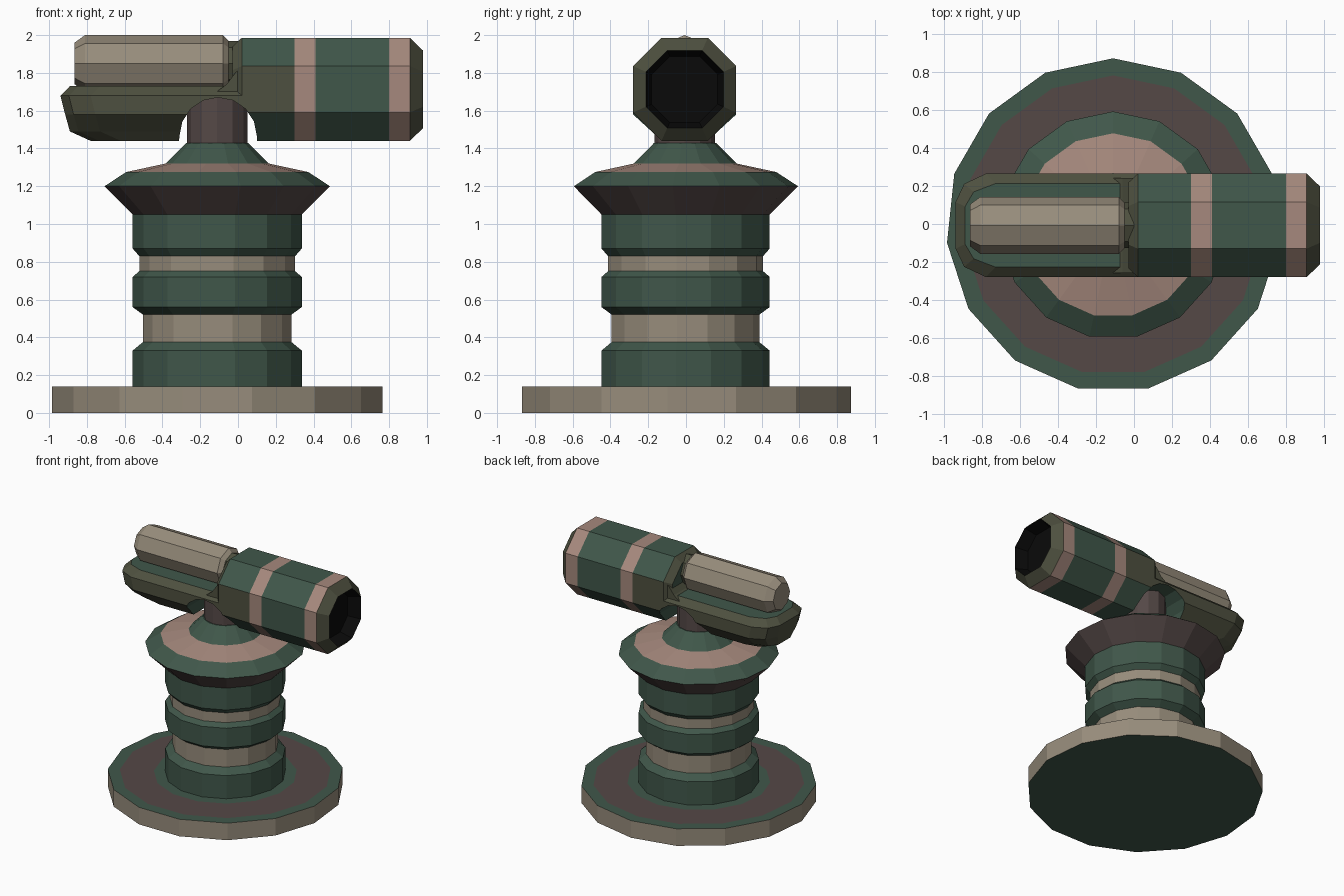
import bpy, bmesh, math
from mathutils import Vector

if "Cube" in bpy.data.objects:
    bpy.data.objects.remove(bpy.data.objects["Cube"])

CX, CY = -0.11, -0.007      # pillar axis
HZ = 1.713                  # barrel axis height

# Shared palette: every object carries the same slots
PALETTE = {
    "green": (0.051, 0.095, 0.068, 1), "tan": (0.31, 0.265, 0.20, 1),
    "pink": (0.38, 0.25, 0.205, 1), "mauve": (0.09, 0.065, 0.062, 1),
    "olive": (0.076, 0.08, 0.05, 1), "black": (0.003, 0.003, 0.003, 1)}
INDEX = {n: i for i, n in enumerate(PALETTE)}
MATS = []
for n, c in PALETTE.items():
    m = bpy.data.materials.new(n)
    m.diffuse_color = c
    m.use_nodes = True
    m.node_tree.nodes["Principled BSDF"].inputs["Base Color"].default_value = m.diffuse_color
    MATS.append(m)


def loft(name, rings, bands, start, end):
    """Skin a list of equal-length rings; one colour per band plus end caps."""
    bm = bmesh.new()
    vs = [[bm.verts.new(p) for p in r] for r in rings]
    n = len(rings[0])
    for a, b, col in zip(vs, vs[1:], bands):
        for i in range(n):
            j = (i + 1) % n
            bm.faces.new((a[i], a[j], b[j], b[i])).material_index = INDEX[col]
    bm.faces.new(vs[0][::-1]).material_index = INDEX[start]
    bm.faces.new(vs[-1]).material_index = INDEX[end]
    bmesh.ops.recalc_face_normals(bm, faces=bm.faces)
    me = bpy.data.meshes.new(name)
    bm.to_mesh(me)
    bm.free()
    for m in MATS:
        me.materials.append(m)
    ob = bpy.data.objects.new(name, me)
    bpy.context.collection.objects.link(ob)
    return ob


def ring_z(r, z, n=15):
    return [(CX + r * math.sin(2 * math.pi * i / n),
             CY + r * math.cos(2 * math.pi * i / n), z) for i in range(n)]


def lathe(name, prof, bands, start, end, n=15):
    return loft(name, [ring_z(r, z, n) for r, z in prof], bands, start, end)


def oct_x(x, a):
    """Octagon with flat top, across the x axis; a = half width."""
    h = a * 0.45
    pts = [(a, h), (h, a), (-h, a), (-a, h), (-a, -h), (-h, -a), (h, -a), (a, -h)]
    return [(x, CY + y, HZ + z) for y, z in pts]


# Base plate with coloured rings on top
lathe("base_plate", [(0.88, 0), (0.88, 0.14), (0.79, 0.14), (0.535, 0.14), (0.40, 0.14)],
      ["tan", "green", "mauve", "green"], "green", "green")

# Grooved column with flared cap
lathe("column",
      [(0.45, 0.135), (0.45, 0.33), (0.395, 0.375), (0.395, 0.52), (0.45, 0.56),
       (0.45, 0.72), (0.415, 0.75), (0.415, 0.83), (0.45, 0.87), (0.45, 1.05),
       (0.60, 1.20), (0.485, 1.275), (0.275, 1.32), (0.165, 1.43)],
      ["green", "green", "tan", "green", "green", "green", "tan", "green", "green",
       "mauve", "green", "pink", "green"], "green", "green")

# Swivel post
lathe("swivel_post", [(0.16, 1.42), (0.16, 1.69)], ["mauve"], "mauve", "mauve", 12)

# Octagonal barrel with bands, bevelled muzzle and bore
barrel = loft("barrel",
              [oct_x(-0.03, 0.225), oct_x(0.02, 0.273), oct_x(0.30, 0.273),
               oct_x(0.41, 0.273), oct_x(0.80, 0.273), oct_x(0.91, 0.273),
               oct_x(0.98, 0.205), oct_x(0.88, 0.175)],
              ["olive", "green", "pink", "green", "pink", "olive", "black"],
              "green", "black")
for p in barrel.data.polygons:
    if p.center.x < 0.3 and abs(p.normal.y) > 0.9:
        p.material_index = INDEX["olive"]


# Rear cradle, stacked plan outlines
def plan(z, xe, w, x1=0.02):
    half = [(x1, w), (xe + 0.16, w), (xe + 0.045, w * 0.8), (xe, w * 0.45)]
    return [(x, CY + y, z) for x, y in half] + [(x, CY - y, z) for x, y in half[::-1]]


cradle = loft("rear_cradle",
              [plan(1.44, -0.78, 0.125), plan(1.49, -0.89, 0.175), plan(1.58, -0.915, 0.273),
               plan(1.68, -0.94, 0.273), plan(1.73, -0.89, 0.22)],
              ["olive"] * 4, "olive", "green")

# Sloped shoulder where the cradle meets the barrel
shoulder = [(-0.14, 1.68), (-0.06, 1.74), (-0.015, 1.80), (0.02, 1.83), (0.02, 1.68)]
loft("shoulder", [[(x, CY + s * 0.25, z) for x, z in shoulder] for s in (-1, 1)],
     ["olive"], "olive", "olive")

# Arch cut across the underside, above the post
arc = [(-0.105 + 0.205 * math.cos(math.pi * i / 8), 1.465 + 0.205 * math.sin(math.pi * i / 8))
       for i in range(9)] + [(-0.315, 1.40), (0.105, 1.40)]
cutter = loft("arch_cutter", [[(x, y, z) for x, z in arc] for y in (-0.5, 0.5)],
              ["green"], "green", "green")
cutter.hide_render = True
for ob in (barrel, cradle):
    mod = ob.modifiers.new("arch", "BOOLEAN")
    mod.operation = "DIFFERENCE"
    mod.solver = "EXACT"
    mod.object = cutter
    bpy.context.view_layer.objects.active = ob
    bpy.ops.object.modifier_apply(modifier=mod.name)
bpy.data.objects.remove(cutter)


# Canister lying in the cradle, corner upwards
def can_ring(x, r):
    return [(x, CY + r * math.sin(math.pi * i / 4), 1.85 + r * math.cos(math.pi * i / 4))
            for i in range(8)]


loft("canister", [can_ring(-0.865, 0.11), can_ring(-0.81, 0.15), can_ring(-0.08, 0.15),
                  can_ring(-0.05, 0.12), can_ring(0.0, 0.12)],
     ["tan", "tan", "tan", "olive"], "tan", "tan")
